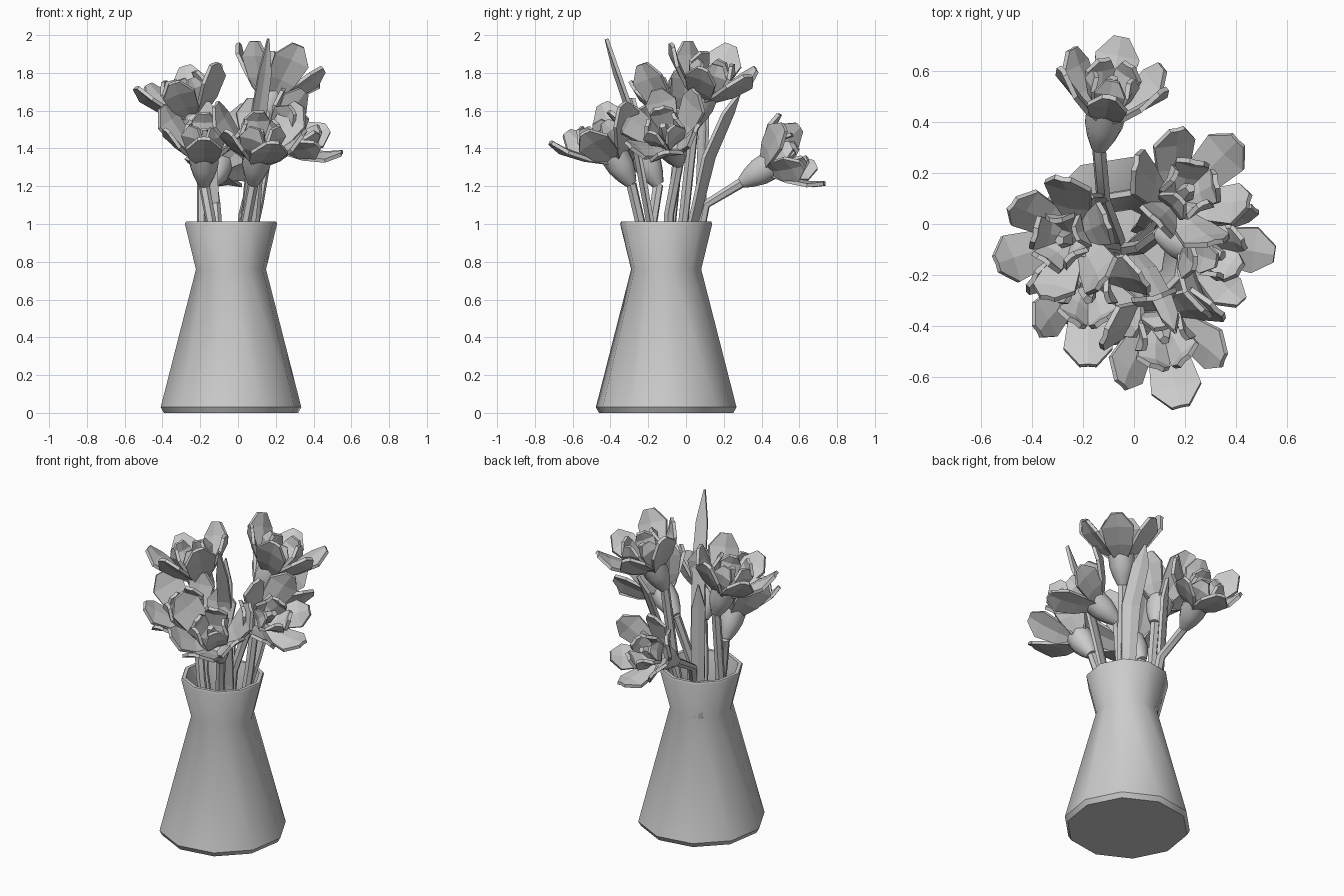
import bpy, bmesh, math
from mathutils import Vector as V

if "Cube" in bpy.data.objects:
    bpy.data.objects.remove(bpy.data.objects["Cube"])


def finish(bm, name, smooth=None):
    bmesh.ops.recalc_face_normals(bm, faces=bm.faces)
    me = bpy.data.meshes.new(name)
    bm.to_mesh(me)
    bm.free()
    ob = bpy.data.objects.new(name, me)
    bpy.context.collection.objects.link(ob)
    if smooth:
        bpy.ops.object.select_all(action='DESELECT')
        ob.select_set(True)
        bpy.context.view_layer.objects.active = ob
        bpy.ops.object.shade_smooth_by_angle(angle=math.radians(smooth))
    return ob


def tube(name, pts, radii, sides=7):
    """Closed tube along a path with a radius per point."""
    bm = bmesh.new()
    rings = []
    for i, p in enumerate(pts):
        t = (pts[min(i + 1, len(pts) - 1)] - pts[max(i - 1, 0)]).normalized()
        u = t.cross(V((0.9, 0.3, -0.1))).normalized()
        w = t.cross(u)
        rings.append([bm.verts.new(p + radii[i] * (math.cos(a) * u + math.sin(a) * w))
                      for a in (2 * math.pi * k / sides for k in range(sides))])
    for a, b in zip(rings, rings[1:]):
        for k in range(sides):
            n = (k + 1) % sides
            bm.faces.new((a[k], a[n], b[n], b[k]))
    bm.faces.new(rings[0])
    bm.faces.new(rings[-1])
    return finish(bm, name, 50)


def blade(bm, pts, widths, side, cup, thick):
    """Folded strip with real thickness, used for petals and leaves."""
    layers = []
    for s in (0.5, -0.5):
        rows = []
        for i, p in enumerate(pts):
            t = (pts[min(i + 1, len(pts) - 1)] - pts[max(i - 1, 0)]).normalized()
            n = side.cross(t).normalized()
            rows.append([bm.verts.new(p + side * widths[i] * k + n * (cup * widths[i] * abs(k) + s * thick))
                         for k in (-1, 0, 1)])
        layers.append(rows)
        for a, b in zip(rows, rows[1:]):
            for k in (0, 1):
                bm.faces.new((a[k], a[k + 1], b[k + 1], b[k]))
    top, bot = layers

    def rim(rows):
        return [r[0] for r in rows] + [rows[-1][1]] + [r[2] for r in reversed(rows)] + [rows[0][1]]
    a, b = rim(top), rim(bot)
    for i in range(len(a)):
        j = (i + 1) % len(a)
        bm.faces.new((a[i], a[j], b[j], b[i]))


def flower(i, origin, axis, root, mid, phase, size):
    o, ax = V(origin), V(axis).normalized()
    u = (V((0, 0, -1)) + ax * ax.z).normalized()
    w = ax.cross(u)
    # stem and swollen flower base
    neck = o - ax * 0.16
    tube(f"stem_{i}", [V(root), V(mid), neck], [0.028, 0.028, 0.028], 6)
    tube(f"flower_base_{i}", [neck, o - ax * 0.11, o - ax * 0.05, o + ax * 0.03],
         [0.032, 0.056, 0.075, 0.08], 10)
    # outer and inner petals: count, (radius, height) path, half widths
    rings = (("outer", 6, [(.03, -.01), (.13, .08), (.215, .18), (.26, .255)], [.035, .08, .10, .035], 0),
             ("inner", 5, [(.02, .01), (.075, .09), (.10, .17), (.09, .23)], [.03, .06, .07, .03], 0.5))
    for label, n, path, wid, off in rings:
        bm = bmesh.new()
        for k in range(n):
            a = 2 * math.pi * (k + off) / n + phase
            r = u * math.cos(a) + w * math.sin(a)
            s = size * (1.0 if k % 2 == 0 else 0.9)
            blade(bm, [o + (r * x + ax * h) * s for x, h in path],
                  [q * s for q in wid], r.cross(ax), -0.15, 0.02)
        finish(bm, f"{label}_petals_{i}")
    # centre bud
    tube(f"flower_centre_{i}", [o, o + ax * 0.1, o + ax * 0.17], [0.02, 0.04, 0.02], 5)


# vase: ten-sided lathe with a hollow inside
profile = [(.36, 0), (.377, .03), (.188, .76), (.247, 1.0), (.242, 1.012),
           (.22, 1.012), (.163, .76), (.34, .05)]
bm = bmesh.new()
N = 10
turns = [2 * math.pi * k / N + math.radians(9) for k in range(N)]
rings = [[bm.verts.new((-.037 + r * math.sin(t), -.105 + r * math.cos(t), z)) for t in turns]
         for r, z in profile]
for a, b in zip(rings, rings[1:]):
    for k in range(N):
        bm.faces.new((a[k], a[(k + 1) % N], b[(k + 1) % N], b[k]))
bm.faces.new(rings[0])
bm.faces.new(rings[-1])
finish(bm, "vase", 40)

# flowers: opening point, direction, stem foot, stem bend, turn, petal size
flowers = [
    ((-.24, -.05, 1.57), (-.30, -.08, .93), (-.07, -.10, .3), (-.19, -.08, 1.0), 0.1, .96),
    ((-.18, -.22, 1.35), (0, -.45, .88), (-.08, -.12, .3), (-.14, -.18, 1.0), 0.0, .96),
    ((.10, -.37, 1.35), (.12, -.50, .85), (-.02, -.14, .3), (.04, -.24, 1.0), 0.0, 1.0),
    ((.22, -.08, 1.42), (.75, -.26, .60), (-.03, -.10, .3), (.03, -.09, 1.05), 0.3, .92),
    ((.17, .09, 1.67), (.30, .30, .90), (0, -.08, .3), (.09, -.01, 1.05), 0.0, .97),
    ((-.11, .43, 1.30), (.16, .80, .48), (-.06, -.06, .3), (-.12, .10, 1.10), 0.0, .88),
]
for i, f in enumerate(flowers, 1):
    flower(i, *f)

# long leaves: path, half widths, side direction
leaves = [
    ([(0, -.12, .4), (.05, -.18, 1.0), (.11, -.29, 1.6), (.14, -.36, 1.8), (.16, -.42, 1.98)],
     [.03, .04, .04, .035, .004], (.95, .3, 0)),
    ([(-.10, .0, .4), (-.125, .05, .76), (-.14, .08, 1.0), (-.16, .10, 1.5), (-.165, .11, 1.65)],
     [.015, .025, .04, .04, .004], (.85, .5, 0)),
    ([(.02, -.03, .4), (.04, -.01, .8), (.095, .07, 1.1), (.13, .13, 1.35), (.14, .23, 1.58), (.15, .28, 1.69)],
     [.03, .03, .045, .055, .05, .004], (.85, -.5, 0)),
]
for i, (pts, wid, side) in enumerate(leaves, 1):
    bm = bmesh.new()
    blade(bm, [V(p) for p in pts], wid, V(side).normalized(), 0.2, 0.02)
    finish(bm, f"leaf_{i}")
